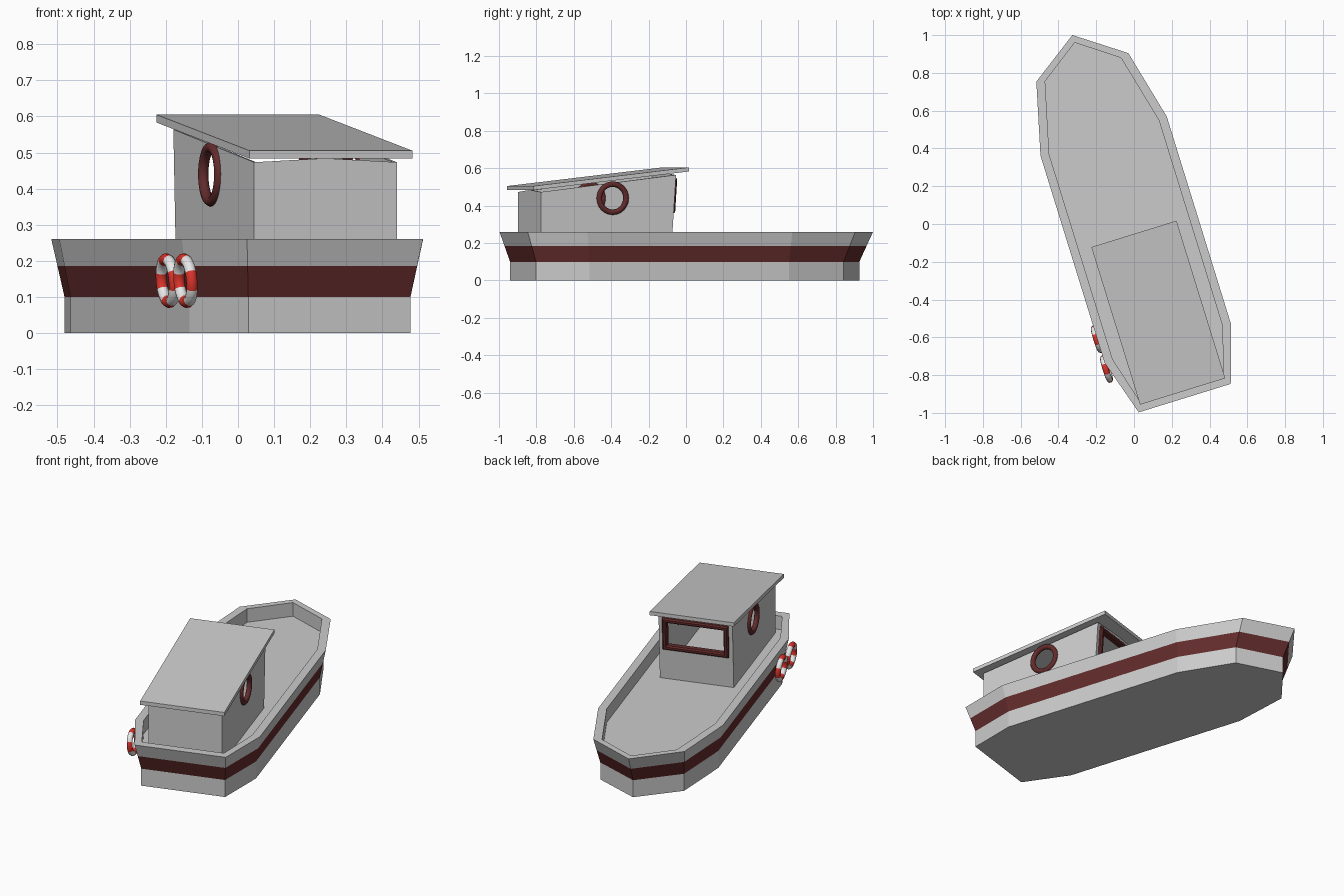
import bpy
import bmesh
from math import pi, radians, atan2
from mathutils import Matrix, Vector

cube = bpy.data.objects.get("Cube")
if cube:
    bpy.data.objects.remove(cube, do_unlink=True)

# The boat is built along +y, then turned to lie askew
FRAME = Matrix.Rotation(radians(17.2), 4, 'Z') @ Matrix.Translation((-0.016, 0, 0))


def material(name, rgb):
    m = bpy.data.materials.new(name)
    m.use_nodes = True
    m.diffuse_color = (*rgb, 1)
    m.node_tree.nodes["Principled BSDF"].inputs["Base Color"].default_value = (*rgb, 1)
    return m


GREY = material("pale grey paint", (0.6, 0.6, 0.6))
MAROON = material("dark maroon paint", (0.125, 0.024, 0.024))
RED = material("bright red", (0.72, 0.035, 0.025))
WHITE = material("white", (0.88, 0.88, 0.88))


def finish(name, bm, mats, smooth=False):
    bmesh.ops.recalc_face_normals(bm, faces=bm.faces)
    bm.transform(FRAME)
    mesh = bpy.data.meshes.new(name)
    bm.to_mesh(mesh)
    bm.free()
    for m in mats:
        mesh.materials.append(m)
    obj = bpy.data.objects.new(name, mesh)
    bpy.context.collection.objects.link(obj)
    if smooth:
        bpy.ops.object.select_all(action='DESELECT')
        obj.select_set(True)
        bpy.context.view_layer.objects.active = obj
        bpy.ops.object.shade_smooth_by_angle(angle=radians(50))
    return obj


def loft(bm, loops, caps=False, cyclic=False):
    """Skin a row of point loops with quads."""
    rings = [[bm.verts.new(p) for p in loop] for loop in loops]
    pairs = list(zip(rings, rings[1:] + rings[:1]))
    for a, b in pairs if cyclic else pairs[:-1]:
        for i in range(len(a)):
            j = (i + 1) % len(a)
            bm.faces.new((a[i], a[j], b[j], b[i]))
    if caps:
        bm.faces.new(rings[0])
        bm.faces.new(rings[-1])


def outline(half, z):
    """Mirror a half outline, stern to bow, into a full loop."""
    port = [(-x, y, z) for x, y in reversed(half) if x > 0]
    return [(x, y, z) for x, y in half] + port


def ring(name, centre, major, minor, mats, rule=None, tilt=0, steps=32):
    """Torus standing upright with its axle across the boat."""
    bm = bmesh.new()
    circle = Matrix.Translation((0, 0, major)) @ Matrix.Rotation(pi / 2, 4, 'Y') @ Matrix.Rotation(pi / 2, 4, 'X')
    bmesh.ops.create_circle(bm, segments=10, radius=minor, matrix=circle)
    bmesh.ops.spin(bm, geom=bm.verts[:] + bm.edges[:], cent=(0, 0, 0), axis=(1, 0, 0),
                   angle=2 * pi, steps=steps, use_merge=True)
    bmesh.ops.remove_doubles(bm, verts=bm.verts, dist=0.0001)
    if rule:
        for f in bm.faces:
            f.material_index = rule(f.calc_center_median())
    bm.transform(Matrix.Translation(centre) @ Matrix.Rotation(tilt, 4, 'Y'))
    return finish(name, bm, mats, True)


# Hull with flared sides, maroon band, gunwale and sunken deck
BASE = [(.235, -.907), (.32, -.633), (.32, .483), (.235, .814), (0, .975)]
TOP = [(.255, -.96), (.35, -.655), (.35, .492), (.255, .873), (0, 1.052)]
INNER = [(.23, -.912), (.304, -.65), (.304, .485), (.21, .861), (0, 1.01)]
MID = [tuple(Vector(a).lerp(Vector(b), 0.53)) for a, b in zip(BASE, TOP)]
DECK = 0.18
hull = bmesh.new()
loft(hull, [outline(BASE, 0), outline(BASE, .1), outline(MID, .185),
            outline(TOP, .26), outline(INNER, .26), outline(INNER, DECK)], caps=True)
hull.faces.ensure_lookup_table()
n = len(outline(BASE, 0))
for f in hull.faces[n:2 * n]:
    f.material_index = 1
finish("hull", hull, [GREY, MAROON])

# Cabin walls: hollow, with a slight ridge and a leaning front
HW, STERN, FOOT, HEAD = .207, -.871, -.14, -.115
PORT_Y, PORT_Z = -.47, .44
floor = [(x, y, DECK) for x, y in ((-HW, STERN), (0, STERN), (HW, STERN),
                                   (HW, FOOT), (0, FOOT), (-HW, FOOT))]
eaves = [(x, STERN if y == STERN else HEAD,
          (.473 if y == STERN else .564) + (.011 if x == 0 else 0)) for x, y, z in floor]
walls = bmesh.new()
loft(walls, [floor, eaves])
cabin = finish("cabin_walls", walls, [GREY])
solid = cabin.modifiers.new("thickness", 'SOLIDIFY')
solid.thickness = 0.012
solid.offset = -1

# Cutters for the portholes and the front window
WIN_Y, WIN_Z, WIN_W, WIN_H, BAR = -.122, .455, .185, .095, .026
cut = bmesh.new()
bmesh.ops.create_cone(cut, cap_ends=True, segments=32, radius1=.068, radius2=.068, depth=1,
                      matrix=Matrix.Translation((0, PORT_Y, PORT_Z)) @ Matrix.Rotation(pi / 2, 4, 'Y'))
round_cutter = finish("porthole_cutter", cut, [GREY])
cut = bmesh.new()
bmesh.ops.create_cube(cut, size=1, matrix=Matrix.Translation((0, WIN_Y, WIN_Z)) @ Matrix.Diagonal(
    (2 * WIN_W - BAR, .2, 2 * WIN_H - BAR, 1)))
window_cutter = finish("window_cutter", cut, [GREY])
for cutter in (round_cutter, window_cutter):
    mod = cabin.modifiers.new(cutter.name, 'BOOLEAN')
    mod.object = cutter
    mod.operation = 'DIFFERENCE'
    mod.solver = 'EXACT'
    cutter.hide_render = True
bpy.context.view_layer.update()
cut_mesh = bpy.data.meshes.new_from_object(cabin.evaluated_get(bpy.context.evaluated_depsgraph_get()))
cabin.modifiers.clear()
cabin.data = cut_mesh
for cutter in (round_cutter, window_cutter):
    bpy.data.objects.remove(cutter, do_unlink=True)

# Window frame
frame = bmesh.new()


def rectangle(w, h, y):
    return [(-w, y, -h), (w, y, -h), (w, y, h), (-w, y, h)]


loft(frame, [rectangle(WIN_W, WIN_H, -.016), rectangle(WIN_W, WIN_H, .01),
             rectangle(WIN_W - .007, WIN_H - .007, .017),
             rectangle(WIN_W - BAR + .007, WIN_H - BAR + .007, .017),
             rectangle(WIN_W - BAR, WIN_H - BAR, .01),
             rectangle(WIN_W - BAR, WIN_H - BAR, -.016)], cyclic=True)
frame.transform(Matrix.Translation((0, WIN_Y, WIN_Z)) @ Matrix.Rotation(-.065, 4, 'X'))
finish("window_frame", frame, [MAROON])

# Porthole rims
for side, label in ((1, "left"), (-1, "right")):
    ring("porthole_rim_" + label, (side * HW, PORT_Y, PORT_Z), .075, .015, [MAROON])

# Sloping flat roof
roof = bmesh.new()
RW = .236
loft(roof, [[(x, -.923, .483 + t), (x, -.05, .583 + t), (x, -.05, .605 - .022 + t), (x, -.923, .483 + t)][:2]
            + [(x, -.05, .605), (x, -.923, .505)] for x, t in ((-RW, 0), (RW, 0))], caps=True)
finish("roof", roof, [GREY])


# Striped lifebuoys hung on the side
def stripes(p):
    return round(atan2(p.z, p.y) / (pi / 4) + 0.001) % 2


for i, y in enumerate((-.525, -.69)):
    ring("lifebuoy_%d" % (i + 1), (-.35, y, .145), .06, .016, [RED, WHITE], stripes, tilt=-.08)
